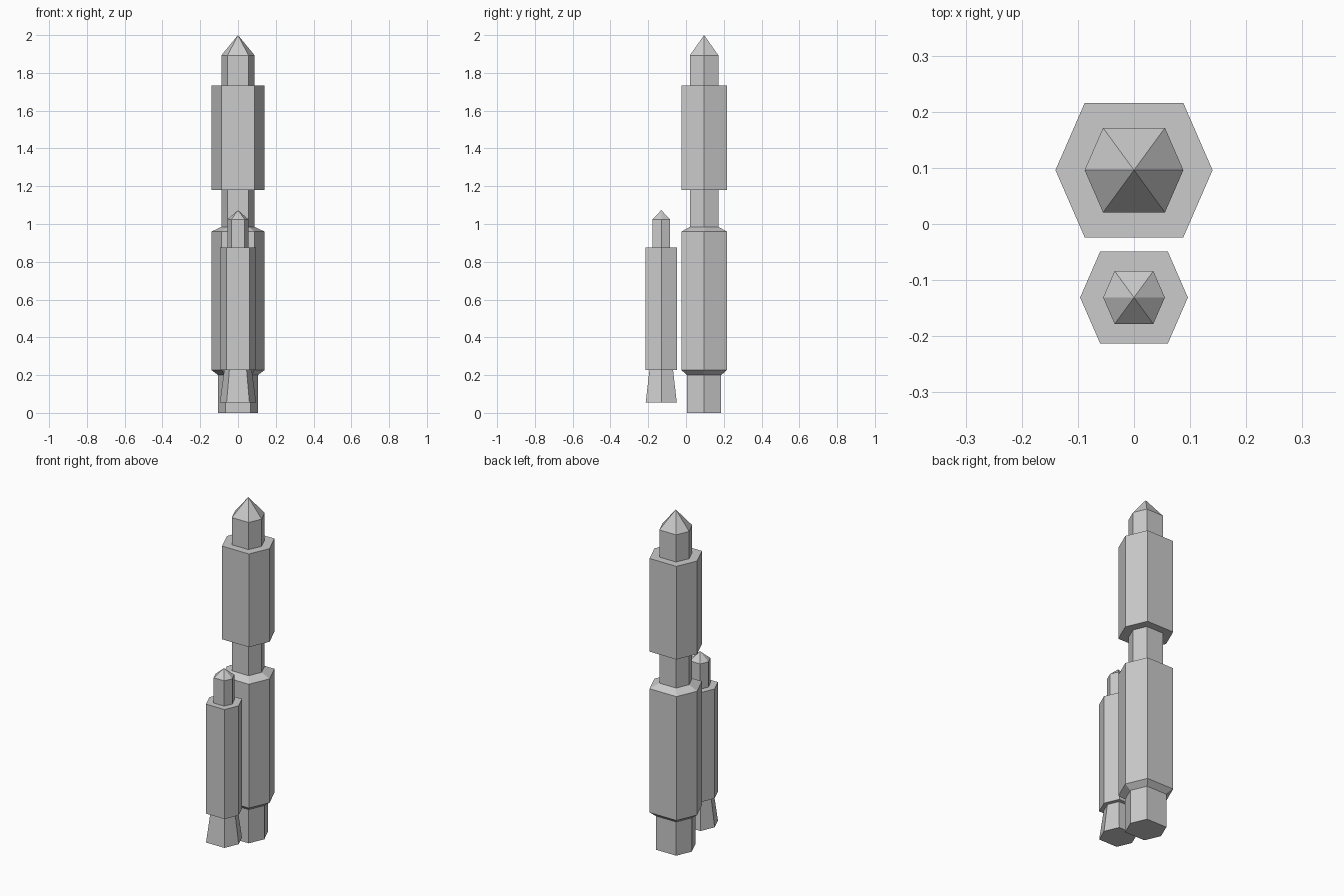
import bpy, bmesh

if "Cube" in bpy.data.objects:
    bpy.data.objects.remove(bpy.data.objects["Cube"])

# Slightly squashed hexagon shared by every cross-section
HEX = [(1, 0), (0.627, 0.857), (-0.627, 0.857), (-1, 0), (-0.627, -0.857), (0.627, -0.857)]


def hex_loft(name, y, stations):
    """Stack hexagonal rings of (half width, z); a zero width closes to a point."""
    bm = bmesh.new()
    prev = None
    for r, z in stations:
        if r == 0:
            tip = bm.verts.new((0, 0, z))
            for i in range(6):
                bm.faces.new((prev[i], prev[(i + 1) % 6], tip))
            break
        ring = [bm.verts.new((r * hx, r * hy, z)) for hx, hy in HEX]
        if prev is None:
            bm.faces.new(ring[::-1])
        else:
            for i in range(6):
                j = (i + 1) % 6
                bm.faces.new((prev[i], prev[j], ring[j], ring[i]))
        prev = ring
    bmesh.ops.recalc_face_normals(bm, faces=bm.faces)
    mesh = bpy.data.meshes.new(name)
    bm.to_mesh(mesh)
    bm.free()
    obj = bpy.data.objects.new(name, mesh)
    obj.location.y = y
    bpy.context.collection.objects.link(obj)
    return obj


# Main rocket: engine, lower stage, neck, upper stage, pointed nose
hex_loft("main_rocket", 0.096, [
    (0.105, 0), (0.105, 0.2), (0.14, 0.226), (0.14, 0.96), (0.088, 0.985),
    (0.088, 1.18), (0.14, 1.18), (0.14, 1.732), (0.088, 1.732),
    (0.088, 1.893), (0, 2.0)])

# Side booster: flared nozzle, body, pointed nose
hex_loft("side_booster", -0.131, [
    (0.096, 0.055), (0.073, 0.226), (0.096, 0.226), (0.096, 0.875),
    (0.055, 0.875), (0.055, 1.025), (0, 1.073)])
